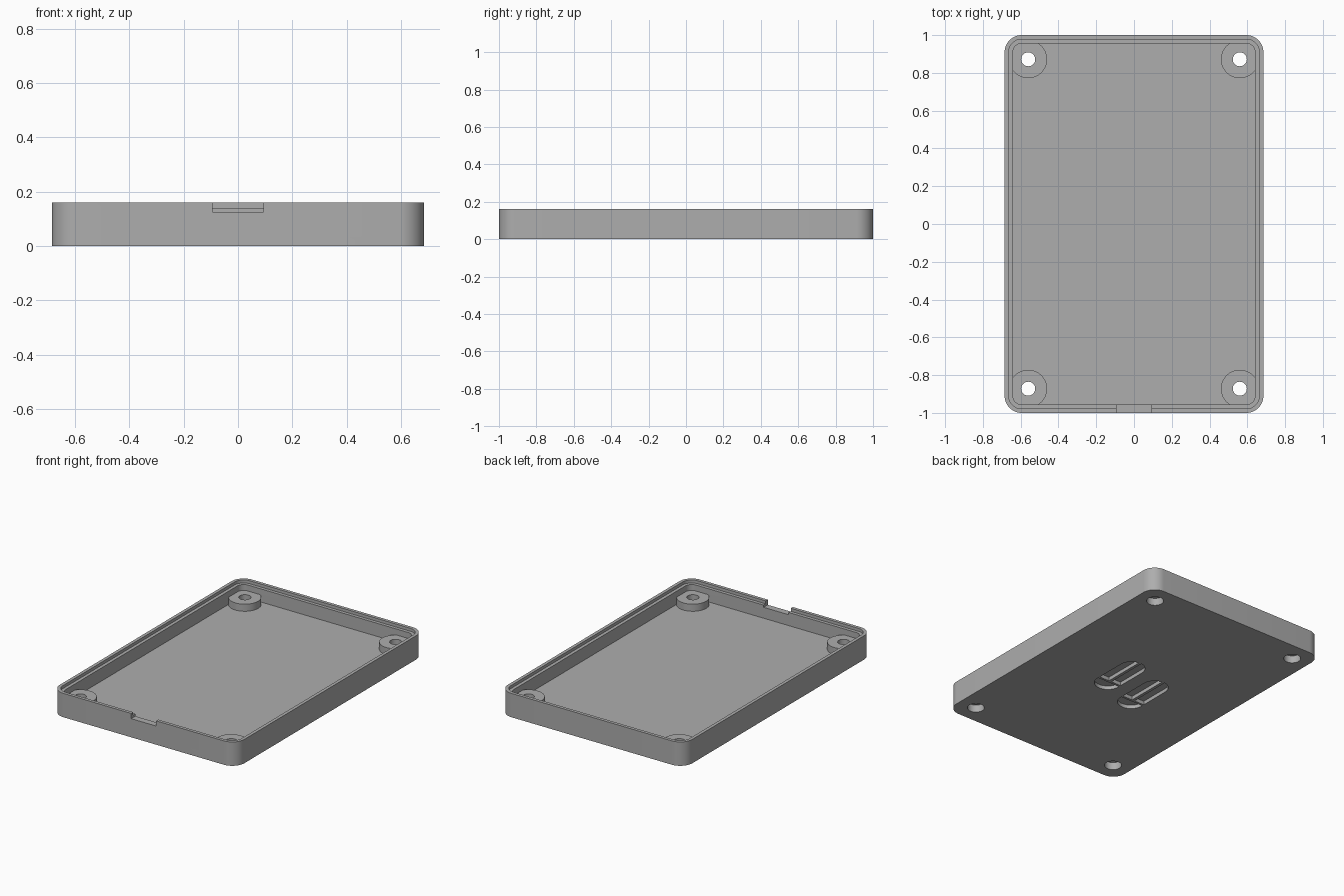
import bpy, bmesh, math

if "Cube" in bpy.data.objects:
    bpy.data.objects.remove(bpy.data.objects["Cube"])

HALF_X, HALF_Y, HEIGHT = 0.685, 1.0, 0.16
FLOOR, LEDGE, BOSS_TOP = 0.052, 0.14, 0.10
BOSS_X, BOSS_Y = 0.56, 0.872

grey = bpy.data.materials.new("plain grey")
grey.use_nodes = True
colour = (0.42, 0.42, 0.42, 1)
grey.diffuse_color = colour
grey.node_tree.nodes["Principled BSDF"].inputs["Base Color"].default_value = colour


def prism(name, centre, half, z, radius=0.0, steps=12):
    """Upright prism with a rounded rectangle outline; full radius gives a cylinder."""
    bm = bmesh.new()
    corners = [(1, 1), (-1, 1), (-1, -1), (1, -1)]
    verts = []
    for k, (sx, sy) in enumerate(corners):
        for i in range(steps + 1 if radius else 1):
            a = math.pi / 2 * (k + i / steps)
            verts.append(bm.verts.new((
                centre[0] + sx * (half[0] - radius) + radius * math.cos(a),
                centre[1] + sy * (half[1] - radius) + radius * math.sin(a), z[0])))
    bmesh.ops.remove_doubles(bm, verts=verts, dist=1e-5)
    base = bm.faces.new(list(bm.verts))
    top = bmesh.ops.extrude_face_region(bm, geom=[base])["geom"]
    for v in top:
        if isinstance(v, bmesh.types.BMVert):
            v.co.z = z[1]
    bmesh.ops.recalc_face_normals(bm, faces=bm.faces)
    mesh = bpy.data.meshes.new(name)
    bm.to_mesh(mesh)
    bm.free()
    ob = bpy.data.objects.new(name, mesh)
    bpy.context.collection.objects.link(ob)
    return ob


def combine(target, tool, operation):
    """Apply a boolean and discard the tool object."""
    mod = target.modifiers.new("bool", "BOOLEAN")
    mod.operation, mod.object, mod.solver = operation, tool, "EXACT"
    bpy.context.view_layer.update()
    graph = bpy.context.evaluated_depsgraph_get()
    mesh = bpy.data.meshes.new_from_object(target.evaluated_get(graph))
    target.modifiers.clear()
    target.data = mesh
    bpy.data.objects.remove(tool)


def inset(name, d, z):
    return prism(name, (0, 0), (HALF_X - d, HALF_Y - d), z, 0.09 - d)


# Shell with a hollow interior and a stepped rim
tray = prism("tray", (0, 0), (HALF_X, HALF_Y), (0, HEIGHT), 0.09)
combine(tray, inset("cavity", 0.044, (FLOOR, 1)), "DIFFERENCE")
combine(tray, inset("rim_step", 0.022, (LEDGE, 1)), "DIFFERENCE")

# Notch through the front wall
combine(tray, prism("notch", (0, -HALF_Y), (0.093, 0.08), (0.125, 1)), "DIFFERENCE")

# Screw bosses with through holes and counterbores underneath
for sx in (-1, 1):
    for sy in (-1, 1):
        c = (sx * BOSS_X, sy * BOSS_Y)
        for name, r, z, op in (("boss", 0.1, (0.02, BOSS_TOP), "UNION"),
                               ("screw_hole", 0.037, (-1, 1), "DIFFERENCE"),
                               ("counterbore", 0.053, (-1, 0.05), "DIFFERENCE")):
            combine(tray, prism(name, c, (r, r), z, r), op)

# Two oblong pockets in the underside, divided by ribs
for x, y in ((0.13, 0.015), (-0.135, -0.075)):
    pocket = prism("pocket", (x, y), (0.085, 0.2), (-0.1, 0.025), 0.085)
    combine(pocket, prism("cross_rib", (x, y - 0.1), (0.2, 0.008), (-1, 1)), "DIFFERENCE")
    combine(pocket, prism("long_rib", (x, y + 0.1), (0.01, 0.2), (-1, 1)), "DIFFERENCE")
    combine(tray, pocket, "DIFFERENCE")

# Finish
tray.data.materials.clear()
tray.data.materials.append(grey)
for p in tray.data.polygons:
    p.material_index = 0
bpy.ops.object.select_all(action="DESELECT")
tray.select_set(True)
bpy.context.view_layer.objects.active = tray
bpy.ops.object.shade_smooth_by_angle(angle=math.radians(30))
